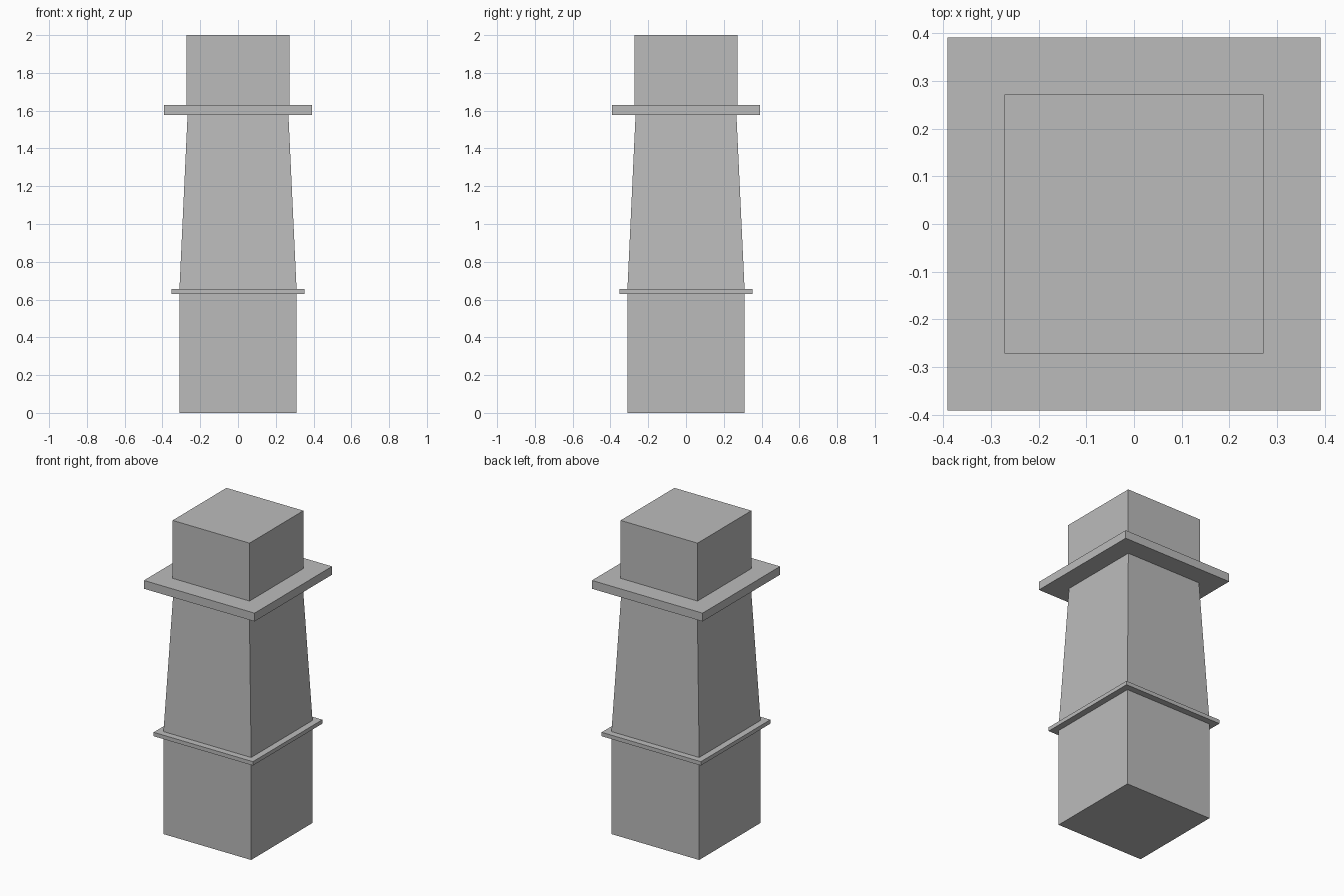
import bpy
import bmesh
from mathutils import Matrix

cube = bpy.data.objects.get("Cube")
if cube:
    bpy.data.objects.remove(cube, do_unlink=True)

# Single plain stone colour
stone = bpy.data.materials.new("stone grey")
stone.use_nodes = True
stone.diffuse_color = (0.5, 0.5, 0.5, 1)
stone.node_tree.nodes["Principled BSDF"].inputs["Base Color"].default_value = (0.5, 0.5, 0.5, 1)


def square_block(name, z0, z1, bottom, top=None):
    """Square block from z0 to z1; bottom and top are half widths."""
    top = bottom if top is None else top
    bm = bmesh.new()
    bmesh.ops.create_cube(bm, size=2, matrix=Matrix.Translation((0, 0, 1)))
    for v in bm.verts:
        upper = v.co.z > 1
        half = top if upper else bottom
        v.co = (v.co.x * half, v.co.y * half, z1 if upper else z0)
    mesh = bpy.data.meshes.new(name)
    bm.to_mesh(mesh)
    bm.free()
    mesh.materials.append(stone)
    obj = bpy.data.objects.new(name, mesh)
    bpy.context.collection.objects.link(obj)
    return obj


# Pillar stacked from the ground up
square_block("pedestal", 0, 0.63, 0.31)
square_block("lower_band", 0.63, 0.655, 0.351)
square_block("tapered_shaft", 0.655, 1.577, 0.31, 0.267)
square_block("upper_ledge", 1.577, 1.63, 0.391)
square_block("top_block", 1.63, 2, 0.272)
